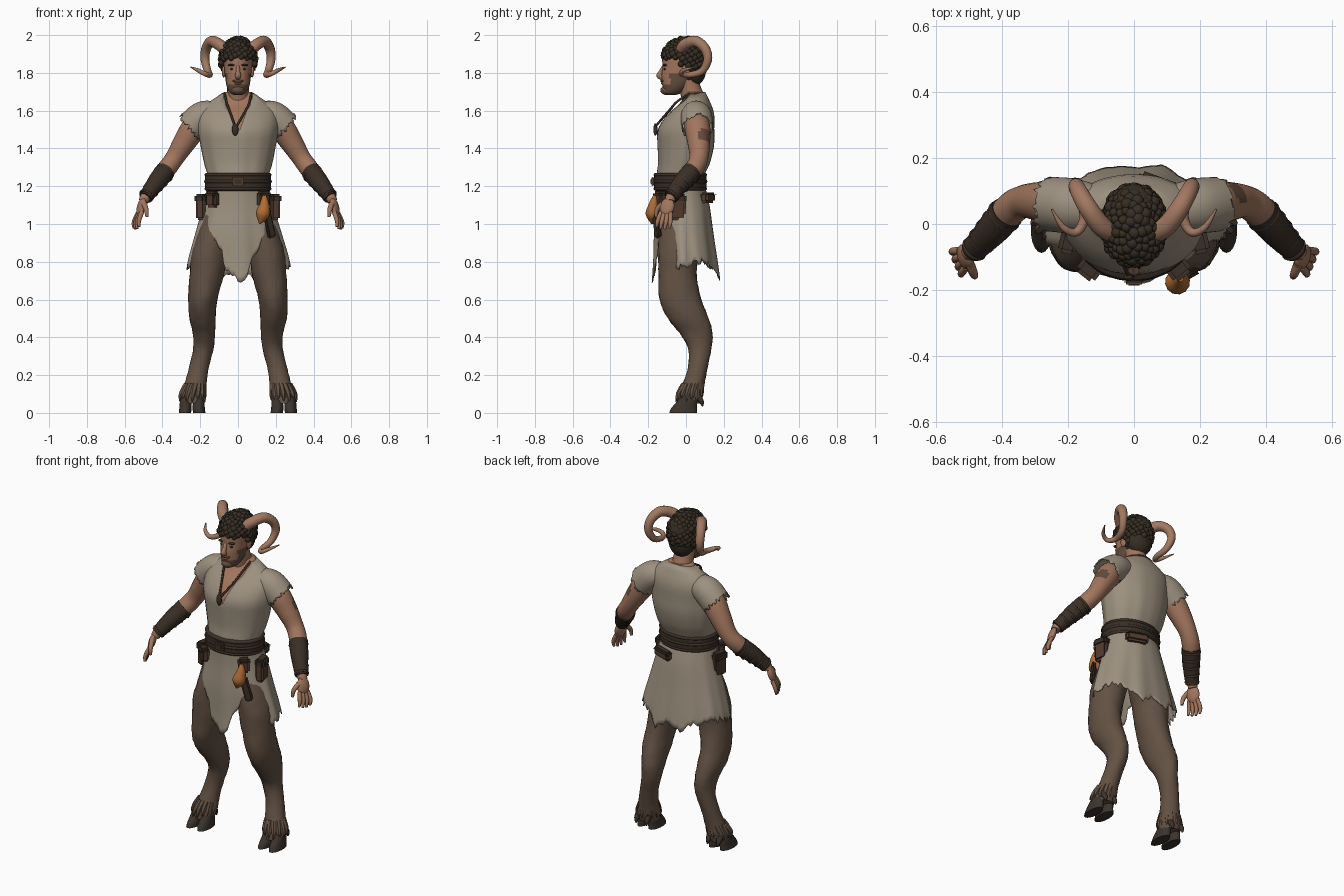
import bpy, bmesh, math, random
from mathutils import Vector, Matrix

random.seed(4)
if "Cube" in bpy.data.objects:
    bpy.data.objects.remove(bpy.data.objects["Cube"])


def material(name, r, g, b):
    m = bpy.data.materials.new(name)
    m.use_nodes = True
    m.diffuse_color = (r, g, b, 1)
    m.node_tree.nodes["Principled BSDF"].inputs["Base Color"].default_value = (r, g, b, 1)
    return m


CLOTH = material("worn linen", .34, .285, .215)
SKIN = material("tanned skin", .36, .18, .11)
FUR = material("brown fur", .125, .083, .057)
LEATHER = material("dark leather", .042, .028, .019)
HAIR = material("dark curls", .037, .027, .017)
HORN = material("horn", .36, .19, .12)
ORANGE = material("orange leather", .42, .15, .035)
HOOF = material("hoof", .045, .034, .026)
BEARD = material("stubble", .13, .075, .048)
POUCH = material("pouch brown", .085, .045, .028)


def finish(name, bm, *mats, angle=50):
    bmesh.ops.recalc_face_normals(bm, faces=bm.faces)
    mesh = bpy.data.meshes.new(name)
    bm.to_mesh(mesh)
    bm.free()
    ob = bpy.data.objects.new(name, mesh)
    bpy.context.collection.objects.link(ob)
    for m in mats:
        mesh.materials.append(m)
    bpy.ops.object.select_all(action='DESELECT')
    ob.select_set(True)
    bpy.context.view_layer.objects.active = ob
    bpy.ops.object.shade_smooth_by_angle(angle=math.radians(angle))
    return ob


def smooth(keys, k=6):
    """Catmull-Rom curve through tuples of any length."""
    pts = [keys[0], *keys, keys[-1]]
    out = []
    for a, b, c, d in zip(pts, pts[1:], pts[2:], pts[3:]):
        for i in range(k):
            t = i / k
            out.append(tuple(q + t / 2 * (r - p + t * (2 * p - 5 * q + 4 * r - s + t * (3 * (q - r) + s - p)))
                             for p, q, r, s in zip(a, b, c, d)))
    return out + [keys[-1]]


def lookup(keys, t):
    if t <= keys[0][0]:
        return keys[0][1:]
    for a, b in zip(keys, keys[1:]):
        if t <= b[0]:
            f = (t - a[0]) / (b[0] - a[0])
            return [p + f * (q - p) for p, q in zip(a[1:], b[1:])]
    return keys[-1][1:]


def skin_rings(rings, caps=(True, True)):
    bm = bmesh.new()
    loops = [[bm.verts.new(p) for p in ring] for ring in rings]
    n = len(loops[0])
    for lo, hi in zip(loops, loops[1:]):
        for i in range(n):
            bm.faces.new((lo[i], lo[(i + 1) % n], hi[(i + 1) % n], hi[i]))
    for loop, cap in zip((loops[0], loops[-1]), caps):
        if cap:
            bm.faces.new(loop)
    return bm


def loft(keys, n=24, k=5, rough=0):
    """Level rings given as x, y, z, half width, half depth."""
    rings = []
    for x, y, z, rx, ry in smooth(keys, k):
        ring = []
        for i in range(n):
            a = math.tau * i / n
            f = 1 + random.uniform(-rough, rough)
            ring.append((x + rx * f * math.sin(a), y - ry * f * math.cos(a), z))
        rings.append(ring)
    return skin_rings(rings)


def tube(keys, n=14, k=6, ragged=0, caps=(True, True)):
    """Round section swept along x, y, z, radius."""
    pts = smooth(keys, k)
    pos = [Vector(p[:3]) for p in pts]
    side, rings = Vector((.31, .9, .17)), []
    for j, p in enumerate(pts):
        d = (pos[min(j + 1, len(pos) - 1)] - pos[max(j - 1, 0)]).normalized()
        side = (side - d * side.dot(d)).normalized()
        up = d.cross(side)
        tail = ragged if j == len(pts) - 1 else 0
        rings.append([pos[j] + p[3] * (side * math.cos(a) + up * math.sin(a)) + d * random.uniform(-tail, tail)
                      for a in (math.tau * i / n for i in range(n))])
    return skin_rings(rings, caps)


def shell(name, keys, top, bottom, mat, fold=0.0, ragged=0.0, n=108, rows=16):
    """Open cloth; the edges follow height against the angle from the front."""
    keys, rings = smooth(keys), []
    edge = [random.uniform(-ragged, ragged) for _ in range(n)]
    for j in range(rows + 1):
        t, ring = j / rows, []
        for i in range(n):
            a = math.tau * i / n
            deg = math.degrees(min(a, math.tau - a))
            lo = lookup(bottom, deg)[0] + edge[i]
            z = lo + t * (lookup(top, deg)[0] - lo)
            cy, rx, ry = lookup(keys, z)
            f = 1 + fold * (1 - t) * (math.sin(9 * a + 1) + .6 * math.sin(14 * a))
            ring.append((rx * f * math.sin(a), cy - ry * f * math.cos(a), z))
        rings.append(ring)
    ob = finish(name, skin_rings(rings, (False, False)), mat)
    mod = ob.modifiers.new("thickness", 'SOLIDIFY')
    mod.thickness = .005


def ball(name, loc, size, mat, axes=Matrix(), sub=3):
    bm = bmesh.new()
    m = Matrix.Translation(loc) @ axes @ Matrix.Diagonal((*size, 1))
    bmesh.ops.create_icosphere(bm, subdivisions=sub, radius=1, matrix=m)
    return finish(name, bm, mat)


def box(name, loc, size, mat, turn=0, tilt=0, bevel=.012):
    bm = bmesh.new()
    rot = Matrix.Rotation(math.radians(turn), 4, 'Z') @ Matrix.Rotation(math.radians(tilt), 4, 'Y')
    bmesh.ops.create_cube(bm, size=1, matrix=Matrix.Translation(loc) @ rot @ Matrix.Diagonal((*size, 1)))
    bmesh.ops.bevel(bm, geom=bm.edges[:], offset=bevel, segments=2, affect='EDGES')
    return finish(name, bm, mat)


# Torso and clothing
torso = [(1.16, -.03, .155, .122), (1.25, -.03, .16, .125), (1.32, -.01, .18, .137), (1.42, 0, .2, .15),
         (1.5, 0, .212, .15), (1.58, .025, .21, .125), (1.63, .045, .18, .09), (1.67, .05, .115, .066),
         (1.7, .045, .076, .056)]
finish("chest", loft([(0, cy, z, rx * .95, ry * .95) for z, cy, rx, ry in torso], 40), SKIN)
shell("tunic", torso, [(0, 1.47), (13, 1.6), (28, 1.655), (60, 1.69), (180, 1.7)], [(0, 1.18)], CLOTH, .012)
shell("skirt", [(.66, .005, .285, .183), (.8, 0, .268, .17), (.95, -.01, .228, .157), (1.1, -.015, .185, .14),
                (1.22, -.03, .16, .125)], [(0, 1.22)],
      [(0, .7), (11, .73), (19, .84), (31, .92), (46, .92), (58, .84), (72, .77), (100, .79), (130, .8),
       (150, .77), (165, .71), (180, .77)], CLOTH, .022, .025)

# Neck and head
finish("neck", tube([(0, .05, 1.63, .07), (0, .03, 1.69, .058), (0, 0, 1.78, .058)], 20), SKIN)
bm = loft([(0, -.08, 1.683, .02, .025), (0, -.07, 1.695, .042, .05), (0, -.05, 1.73, .06, .075),
           (0, -.035, 1.78, .068, .095), (0, -.025, 1.83, .073, .1), (0, -.015, 1.88, .076, .11),
           (0, -.01, 1.93, .066, .1), (0, -.01, 1.965, .03, .05)], 40, 6)
for f in bm.faces:
    c = f.calc_center_median()
    jaw = c.z < 1.735 or (c.y > -.085 and c.z < 1.8)
    f.material_index = int(jaw and c.y < .03)
finish("head", bm, SKIN, BEARD)
finish("nose", tube([(0, -.118, 1.835, .009), (0, -.133, 1.805, .012), (0, -.14, 1.785, .016),
                     (0, -.122, 1.772, .012)], 12), SKIN)
ball("moustache", (0, -.122, 1.757), (.03, .014, .008), BEARD)
ball("lips", (0, -.122, 1.744), (.02, .012, .006), SKIN)
ball("chin_beard", (0, -.1, 1.708), (.036, .036, .026), BEARD)
for s in (-1, 1):
    ball("eye", (s * .03, -.111, 1.82), (.013, .008, .006), HAIR)
    ball("brow", (s * .032, -.111, 1.841), (.022, .014, .006), HAIR)
    ball("ear", (s * .076, .0, 1.81), (.01, .022, .034), SKIN)

# Curly hair, thick on the crown and down the nape
bm = bmesh.new()
bmesh.ops.create_icosphere(bm, subdivisions=3, radius=1, matrix=Matrix.Translation((0, .01, 1.895))
                           @ Matrix.Diagonal((.085, .112, .082, 1)))
bmesh.ops.create_icosphere(bm, subdivisions=3, radius=1, matrix=Matrix.Translation((0, .045, 1.82))
                           @ Matrix.Diagonal((.077, .062, .09, 1)))
count = 260
for i in range(count):
    h = 1 - 2 * (i + .5) / count
    a, r = i * 2.39996, math.sqrt(1 - h * h)
    p = Vector((.09 * r * math.cos(a), -.005 + .115 * r * math.sin(a), 1.87 + .11 * h))
    if p.z < 1.875 and p.y < (-.03 if p.z > 1.83 else .01):
        continue
    bmesh.ops.create_icosphere(bm, subdivisions=2, radius=random.uniform(.013, .021), matrix=Matrix.Translation(p))
finish("curly_hair", bm, HAIR)

for s in (-1, 1):
    # Horns
    finish("horn", tube([(s * x, y, z, r) for x, y, z, r in (
        (.06, -.03, 1.915, .03), (.1, -.005, 1.95, .031), (.14, .05, 1.967, .029), (.168, .1, 1.93, .026),
        (.175, .115, 1.87, .023), (.16, .085, 1.81, .019), (.15, .02, 1.79, .016), (.175, -.025, 1.795, .013),
        (.215, -.01, 1.815, .01), (.25, .045, 1.83, .003))], 16), HORN)

    # Sleeves and arms
    ob = finish("sleeve", tube([(s * .12, .05, 1.58, .07), (s * .185, .055, 1.567, .083),
                                (s * .25, .06, 1.512, .083)], 48, 6, .016, (True, False)), CLOTH)
    ob.modifiers.new("thickness", 'SOLIDIFY').thickness = .005
    bm = tube([(s * x, y, z, r) for x, y, z, r in (
        (.17, .055, 1.56, .06), (.23, .06, 1.51, .068), (.285, .068, 1.43, .06), (.335, .068, 1.35, .05),
        (.375, .045, 1.295, .05), (.425, -.01, 1.23, .043), (.485, -.075, 1.15, .029), (.5, -.085, 1.12, .026))],
        24)
    mark = Vector((.315, .1, 1.47))
    for f in bm.faces:
        f.material_index = int((f.calc_center_median() - mark).length < .04)
    finish("arm", bm, SKIN, BEARD)

    # Bracers with wound straps
    finish("bracer", tube([(s * .385, .035, 1.28, .053), (s * .425, -.012, 1.23, .05), (s * .455, -.045, 1.19, .044),
                           (s * .49, -.08, 1.14, .038)], 20), LEATHER)
    for i in range(5):
        t = i / 4
        p, d = Vector((s * (.395 + .09 * t), .024 - .1 * t, 1.265 - .115 * t)), Vector((s * .09, -.1, -.115)).normalized()
        q = d * .007
        r = .056 - .014 * t
        finish("bracer_strap", tube([(*(p - q), r - .004), (*p, r), (*(p + q), r - .004)], 20, 3), LEATHER)

    # Hands
    d = Vector((s * .22, -.2, -.95)).normalized()
    across = Vector((s * .35, .94, 0))
    across = (across - d * across.dot(d)).normalized()
    axes = Matrix((across, d.cross(across), d)).transposed().to_4x4()
    palm = Vector((s * .512, -.1, 1.09))
    ball("palm", palm, (.04, .02, .052), SKIN, axes)
    for i in range(4):
        u = i - 1.5
        a = palm + d * .03 + across * u * .018
        b = a + d * .05 + across * u * .006 + Vector((s * .008, 0, 0))
        c = b + d * (.046 - .008 * abs(u)) - Vector((s * .008, 0, 0))
        finish("finger", tube([(*a, .012), (*b, .0115), (*c, .007)], 10, 4), SKIN)
    a = palm - across * .028 - d * .015
    finish("thumb", tube([(*a, .015), (a.x - s * .012, a.y - .03, a.z - .03, .013),
                          (a.x - s * .016, a.y - .037, a.z - .07, .008)], 10, 4), SKIN)

    # Goat legs with shaggy ankles
    finish("leg", loft([(s * x, y, z, rx, ry) for x, y, z, rx, ry in (
        (.085, -.01, 1.12, .08, .1), (.12, -.025, .95, .1, .115), (.152, -.04, .84, .096, .108),
        (.166, -.045, .73, .09, .1), (.186, -.03, .6, .077, .11), (.188, .012, .5, .07, .108),
        (.18, .054, .42, .059, .086), (.183, .073, .34, .054, .062), (.205, .064, .25, .052, .052),
        (.222, .045, .17, .056, .056), (.235, .025, .1, .066, .064), (.24, .015, .05, .06, .06))],
        28, 4, .025), FUR)
    for i in range(14):
        a = math.tau * i / 14
        x, y = math.sin(a), -math.cos(a)
        finish("ankle_tuft", tube([(s * .228 + x * .045, .035 + y * .045, .15, .017),
                                   (s * .24 + x * .062, .02 + y * .06, .1, .014),
                                   (s * .243 + x * .069, .015 + y * .068, random.uniform(.055, .08), .002)], 6, 3), FUR)

    # Cloven hooves
    for side in (-1, 1):
        x = s * .243 + side * .035
        finish("hoof", loft([(x + side * .003, -.015, 0, .033, .073), (x, -.01, .025, .033, .068),
                             (x, .005, .06, .03, .053), (x, .015, .095, .022, .035)], 18), HOOF)
        finish("dewclaw", tube([(x, .06, .09, .018), (x, .082, .06, .014), (x, .088, .035, .004)], 8, 3), HOOF)

    # Side pouches
    box("side_pouch", (s * .192, -.045, 1.085), (.05, .085, .13), POUCH, s * 12)
    box("pouch_flap", (s * .196, -.045, 1.135), (.056, .092, .05), LEATHER, s * 12)
    box("front_pouch", (s * .135, -.135, 1.13), (.065, .05, .085), POUCH, s * 38)
    box("front_pouch_flap", (s * .137, -.139, 1.156), (.07, .054, .035), LEATHER, s * 38)

# Wide belt, strap and buckle
finish("belt", loft([(0, -.03, 1.175, .166, .13), (0, -.03, 1.19, .174, .138), (0, -.03, 1.255, .174, .138),
                     (0, -.03, 1.27, .166, .13)], 48), LEATHER)
for z, r in ((1.187, .178), (1.225, .18), (1.26, .178)):
    finish("belt_strap", loft([(0, -.03, z - .009, r - .006, r - .042), (0, -.03, z, r, r - .036),
                               (0, -.03, z + .009, r - .006, r - .042)], 48, 3), LEATHER)
box("buckle", (0, -.176, 1.225), (.06, .014, .05), POUCH, bevel=.005)
box("buckle_centre", (0, -.182, 1.225), (.038, .01, .028), LEATHER, bevel=.003)
box("back_pouch", (.075, .115, 1.14), (.13, .045, .055), POUCH, -20)
box("back_pouch_flap", (.075, .118, 1.155), (.135, .05, .026), LEATHER, -20)

# Orange pouch and dagger sheath
finish("orange_sheath", tube([(.14, -.165, 1.15, .01), (.14, -.172, 1.1, .027), (.13, -.177, 1.05, .037),
                              (.115, -.18, 1.0, .004)], 12), ORANGE)
box("dagger_sheath", (.165, -.155, 1.0), (.045, .025, .15), LEATHER, 30, -14, .008)

# Cord and pendant
finish("necklace", tube([(x, y, z, .006) for x, y, z in (
    (-.07, .02, 1.69), (-.062, -.045, 1.65), (-.045, -.088, 1.6), (-.02, -.15, 1.53), (-.012, -.16, 1.51),
    (0, -.15, 1.53), (.04, -.09, 1.6), (.062, -.045, 1.65), (.07, .02, 1.69))], 8), LEATHER)
ball("pendant", (-.015, -.162, 1.5), (.017, .011, .033), LEATHER)
